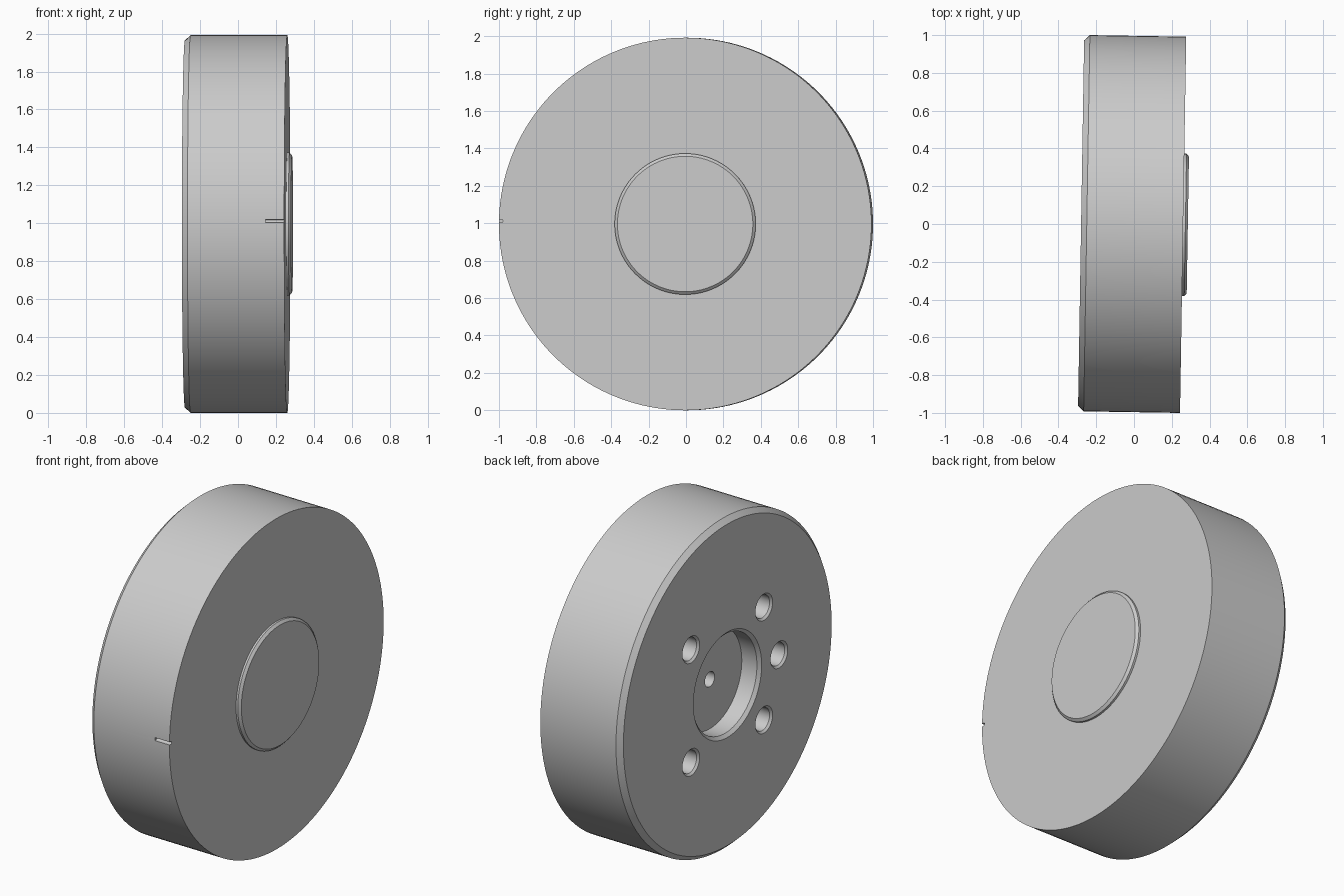
import bpy, bmesh, math
from mathutils import Matrix

if "Cube" in bpy.data.objects:
    bpy.data.objects.remove(bpy.data.objects["Cube"], do_unlink=True)

RADIUS = 0.996
TILT = -0.0165
BACK, FACE, BOSS = -0.28, 0.26, 0.285

grey = bpy.data.materials.new("plain grey")
grey.use_nodes = True
color = (0.6, 0.6, 0.6, 1)
grey.diffuse_color = color
grey.node_tree.nodes["Principled BSDF"].inputs["Base Color"].default_value = color


def finish(name, bm):
    bmesh.ops.remove_doubles(bm, verts=bm.verts, dist=1e-5)
    bmesh.ops.recalc_face_normals(bm, faces=bm.faces)
    mesh = bpy.data.meshes.new(name)
    bm.to_mesh(mesh)
    bm.free()
    mesh.materials.append(grey)
    obj = bpy.data.objects.new(name, mesh)
    bpy.context.collection.objects.link(obj)
    return obj


def lathe(name, profile, steps, y=0, z=0):
    """Revolve (x, radius) points around the x axis."""
    bm = bmesh.new()
    verts = [bm.verts.new((x, 0, r)) for x, r in profile]
    edges = [bm.edges.new(pair) for pair in zip(verts, verts[1:])]
    bmesh.ops.spin(bm, geom=verts + edges, cent=(0, 0, 0), axis=(1, 0, 0),
                   angle=math.tau, steps=steps)
    bmesh.ops.translate(bm, verts=bm.verts, vec=(0, y, z))
    return finish(name, bm)


# Disc with chamfered back rim, stepped centre bore and raised front boss
disc = lathe("disc_body", [
    (BACK + 0.22, 0), (BACK + 0.22, 0.045), (BACK + 0.12, 0.045),
    (BACK + 0.12, 0.298), (BACK + 0.018, 0.298), (BACK, 0.317),
    (BACK, RADIUS - 0.028), (BACK + 0.03, RADIUS), (FACE, RADIUS),
    (FACE, 0.377), (BOSS - 0.013, 0.377), (BOSS, 0.362), (BOSS, 0)], 160)

# Countersunk bolt holes: four on the diagonals, one on the front side
cutters = []
for degrees in (45, 135, 180, 225, 315):
    a = math.radians(degrees)
    cutters.append(lathe("bolt_hole_cutter", [
        (BACK - 0.01, 0), (BACK - 0.01, 0.09), (BACK + 0.012, 0.068),
        (BACK + 0.2, 0.068), (BACK + 0.2, 0)], 40,
        0.48 * math.cos(a), 0.48 * math.sin(a)))

# Round-bottomed timing slot in the rim
bm = bmesh.new()
half, slot_z, bottom = 0.009, 0.016, 0.012 - RADIUS
outline = [(-1.1, slot_z - half)]
for i in range(9):
    t = math.pi * (i / 8 - 0.5)
    outline.append((bottom + half * math.cos(t), slot_z + half * math.sin(t)))
outline.append((-1.1, slot_z + half))
face = bm.faces.new([bm.verts.new((0.161, y, z)) for y, z in outline])
grown = bmesh.ops.extrude_face_region(bm, geom=[face])["geom"]
bmesh.ops.translate(bm, vec=(0.2, 0, 0),
                    verts=[v for v in grown if isinstance(v, bmesh.types.BMVert)])
cutters.append(finish("rim_slot_cutter", bm))

# Cut everything, then drop the cutters
bpy.ops.object.select_all(action="DESELECT")
disc.select_set(True)
bpy.context.view_layer.objects.active = disc
for cutter in cutters:
    cutter.hide_render = True
    mod = disc.modifiers.new("cut", "BOOLEAN")
    mod.operation = "DIFFERENCE"
    mod.solver = "EXACT"
    mod.object = cutter
    bpy.ops.object.modifier_apply(modifier=mod.name)
    bpy.data.objects.remove(cutter, do_unlink=True)

# Stand on the ground with a slight turn
disc.data.transform(Matrix.Translation((0, 0, RADIUS)) @ Matrix.Rotation(TILT, 4, "Z"))
bpy.ops.object.shade_smooth_by_angle(angle=math.radians(25))
